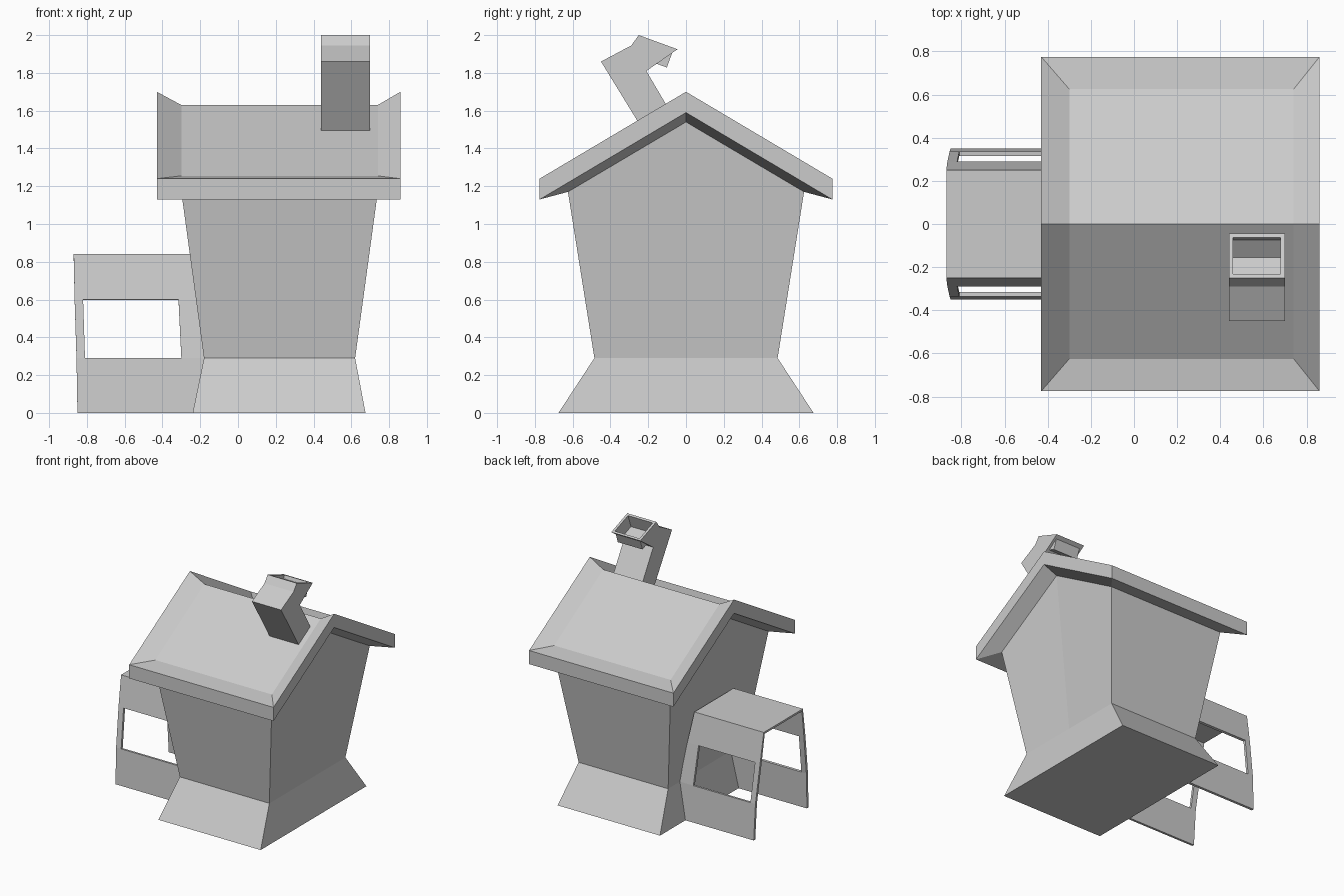
import bpy
import bmesh

cube = bpy.data.objects.get("Cube")
if cube:
    bpy.data.objects.remove(cube, do_unlink=True)

grey = bpy.data.materials.new("plain grey")
grey.use_nodes = True
colour = (0.6, 0.6, 0.6, 1)
grey.diffuse_color = colour
grey.node_tree.nodes["Principled BSDF"].inputs["Base Color"].default_value = colour


def add_object(name, bm):
    bmesh.ops.recalc_face_normals(bm, faces=bm.faces)
    mesh = bpy.data.meshes.new(name)
    bm.to_mesh(mesh)
    bm.free()
    mesh.materials.append(grey)
    obj = bpy.data.objects.new(name, mesh)
    bpy.context.collection.objects.link(obj)
    return obj


def gable_loop(bm, x0, x1, y, eave, ridge):
    """Six-point ring: four eave corners and two ridge ends."""
    pts = [(x0, -y, eave), (x1, -y, eave), (x1, 0, ridge),
           (x1, y, eave), (x0, y, eave), (x0, 0, ridge)]
    return [bm.verts.new(p) for p in pts]


def loft(name, rings, cap):
    bm = bmesh.new()
    loops = [gable_loop(bm, *r) for r in rings]
    for a, b in zip(loops, loops[1:]):
        for i in range(6):
            j = (i + 1) % 6
            bm.faces.new((a[i], a[j], b[j], b[i]))
    end = loops[cap]
    bm.faces.new((end[0], end[1], end[2], end[5]))
    bm.faces.new((end[5], end[2], end[3], end[4]))
    return add_object(name, bm)


# House walls with a flared foot, and the roof with a raised rim
wall_top = (-0.30, 0.74, 0.625, 1.17, 1.54)
loft("house_walls", [(-0.24, 0.675, 0.675, 0, 0),
                     (-0.18, 0.62, 0.485, 0.29, 0.29),
                     wall_top], 0)
loft("roof", [wall_top,
              (-0.43, 0.86, 0.775, 1.13, 1.59),
              (-0.43, 0.86, 0.775, 1.24, 1.70),
              (-0.30, 0.74, 0.625, 1.255, 1.63)], -1)

# Crooked chimney: side profile extruded along x, mouth recessed
profile = [(-0.18, 1.42), (-0.45, 1.86), (-0.29, 1.945), (-0.25, 2.0),
           (-0.045, 1.925), (-0.21, 1.81), (-0.03, 1.505)]
bm = bmesh.new()
left = [bm.verts.new((0.44, y, z)) for y, z in profile]
right = [bm.verts.new((0.70, y, z)) for y, z in profile]
bm.faces.new(left)
bm.faces.new(right)
for i in range(len(profile)):
    j = (i + 1) % len(profile)
    face = bm.faces.new((left[i], left[j], right[j], right[i]))
    if i == 3:
        mouth = face
bmesh.ops.recalc_face_normals(bm, faces=bm.faces)
bmesh.ops.inset_region(bm, faces=[mouth], thickness=0.028)
bmesh.ops.inset_region(bm, faces=[mouth], thickness=0.0, depth=-0.11)
add_object("chimney", bm)

# Porch: two flared side walls with window openings and a flat roof
# each row: height, half width, outer end, window sides, house end
rows = [(0.0, 0.35, (-0.85, -0.80, -0.295, -0.235)),
        (0.29, 0.335, (-0.855, -0.81, -0.30, -0.175)),
        (0.60, 0.29, (-0.865, -0.82, -0.315, -0.215)),
        (0.84, 0.25, (-0.87, -0.825, -0.32, -0.25))]
bm = bmesh.new()
tops = []
for side in (-1, 1):
    grid = [[bm.verts.new((x, side * y, z)) for x in xs] for z, y, xs in rows]
    for r in range(3):
        for c in range(3):
            if (r, c) != (1, 1):
                quad = (grid[r][c], grid[r][c + 1],
                        grid[r + 1][c + 1], grid[r + 1][c])
                bm.faces.new(quad)
    tops.append(grid[-1])
for c in range(3):
    bm.faces.new((tops[0][c], tops[0][c + 1], tops[1][c + 1], tops[1][c]))
bmesh.ops.recalc_face_normals(bm, faces=bm.faces)
roof_face = max(bm.faces, key=lambda f: f.calc_center_median().z)
flip = roof_face.normal.z < 0
porch = add_object("porch", bm)
if flip:
    porch.data.flip_normals()
solid = porch.modifiers.new("thickness", "SOLIDIFY")
solid.thickness = 0.02
solid.offset = -1
